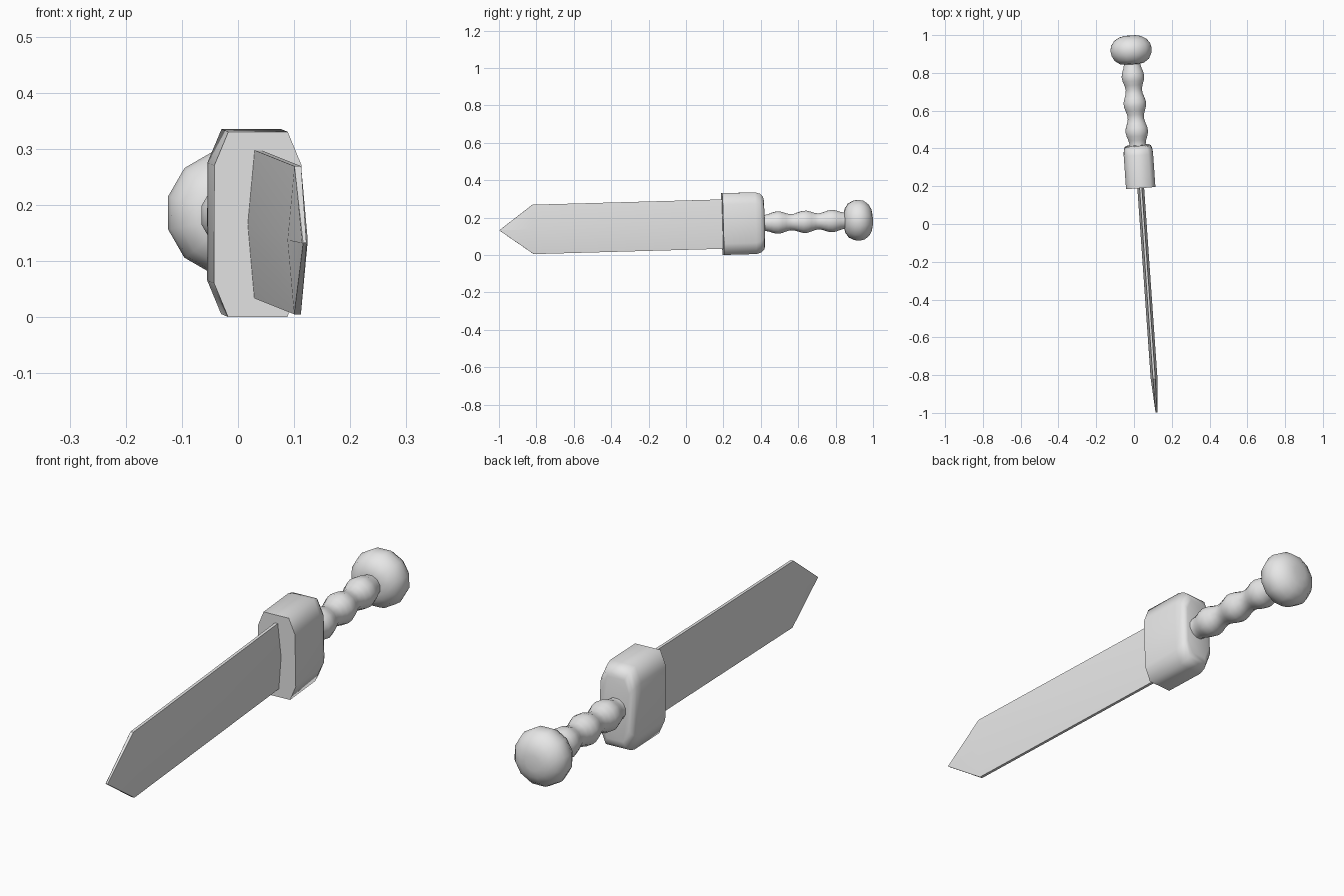
import bpy, bmesh, math
from mathutils import Matrix

if "Cube" in bpy.data.objects:
    bpy.data.objects.remove(bpy.data.objects["Cube"])

steel = bpy.data.materials.new("light_grey")
steel.diffuse_color = (0.8, 0.8, 0.8, 1)
steel.use_nodes = True
steel.node_tree.nodes["Principled BSDF"].inputs["Base Color"].default_value = steel.diffuse_color

# The sword lies along Y, slightly yawed and pitched
POSE = (Matrix.Translation((0.049, 0, 0.16)) @ Matrix.Rotation(0.07, 4, 'Z')
        @ Matrix.Rotation(0.028, 4, 'X'))


def loft(name, rings, angle):
    """Skin a list of equal-length point rings, cap both ends."""
    bm = bmesh.new()
    loops = [[bm.verts.new(p) for p in ring] for ring in rings]
    n = len(loops[0])
    for a, b in zip(loops, loops[1:]):
        for i in range(n):
            j = (i + 1) % n
            bm.faces.new((a[i], a[j], b[j], b[i]))
    bm.faces.new(loops[0])
    bm.faces.new(loops[-1])
    bmesh.ops.remove_doubles(bm, verts=bm.verts, dist=1e-5)
    bmesh.ops.recalc_face_normals(bm, faces=bm.faces)
    me = bpy.data.meshes.new(name)
    bm.to_mesh(me)
    bm.free()
    ob = bpy.data.objects.new(name, me)
    bpy.context.collection.objects.link(ob)
    me.materials.append(steel)
    ob.matrix_world = POSE
    bpy.ops.object.select_all(action='DESELECT')
    ob.select_set(True)
    bpy.context.view_layer.objects.active = ob
    bpy.ops.object.shade_smooth_by_angle(angle=math.radians(angle))
    return ob


def circle(y, r, n=12):
    return [(r * math.cos((i + .5) * math.tau / n), y,
             r * math.sin((i + .5) * math.tau / n)) for i in range(n)]


def octagon(y, hx, hz, cx, cz):
    q = [(hx, hz - cz), (hx - cx, hz), (cx - hx, hz), (-hx, hz - cz)]
    return [(x, y, z) for x, z in q] + [(-x, y, -z) for x, z in q]


def blade_section(y, ridge, edge, h):
    return [(ridge, y, 0), (edge, y, h), (-edge, y, h),
            (-ridge, y, 0), (-edge, y, -h), (edge, y, -h)]


# Blade: ridged flat section narrowing to a point
loft("blade", [blade_section(0.21, 0.018, 0.006, 0.132),
               blade_section(-0.82, 0.018, 0.006, 0.132),
               blade_section(-1.0, 0.005, 0.003, 0.001)], 30)

# Guard: chamfered block, rounded toward the grip
loft("guard", [octagon(0.195, 0.078, 0.165, 0.025, 0.06),
               octagon(0.37, 0.078, 0.165, 0.025, 0.06),
               octagon(0.397, 0.075, 0.157, 0.025, 0.06),
               octagon(0.413, 0.068, 0.142, 0.024, 0.056),
               octagon(0.418, 0.056, 0.122, 0.022, 0.05)], 75)

# Grip: three swelling finger ridges
grip = [circle(0.40 + 0.0225 * i,
               0.053 - 0.009 * math.cos(math.tau * (0.0225 * i - 0.02) / 0.145))
        for i in range(21)]
loft("grip", grip, 40)

# Pommel: flattened ball
loft("pommel", [circle(y, r) for y, r in
                ((0.848, 0.04), (0.853, 0.066), (0.872, 0.094), (0.9, 0.109),
                 (0.927, 0.113), (0.953, 0.107), (0.978, 0.088),
                 (0.994, 0.06), (1.0, 0.03))], 50)
